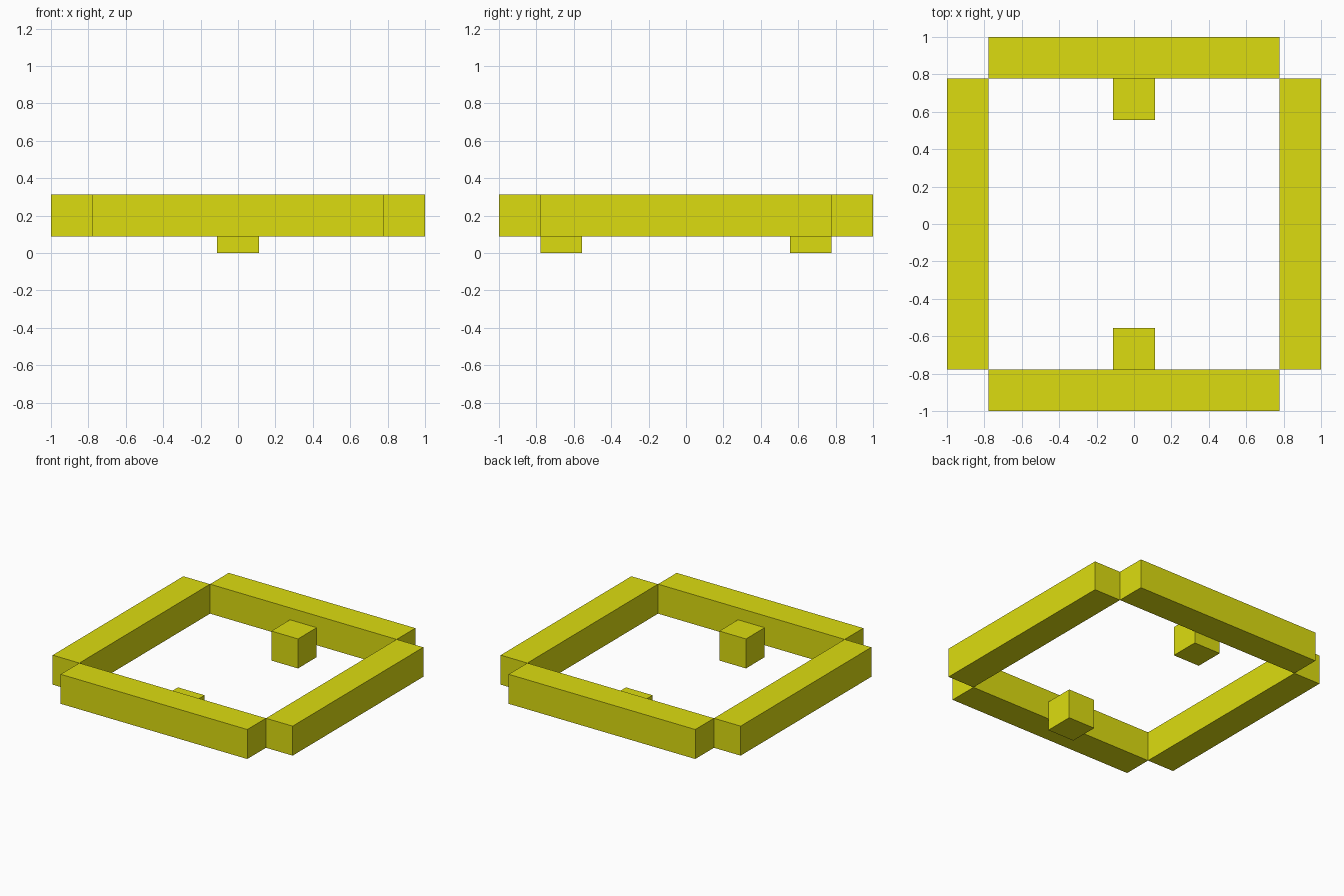
import bpy

if "Cube" in bpy.data.objects:
    bpy.data.objects.remove(bpy.data.objects["Cube"])

U = 2 / 9          # cross-section width of every bar
INNER = 1 - U      # inner edge of the frame
BASE = 0.09        # underside of the frame

yellow = bpy.data.materials.new("yellow")
yellow.diffuse_color = (0.72, 0.72, 0.005, 1)
yellow.use_nodes = True
yellow.node_tree.nodes["Principled BSDF"].inputs["Base Color"].default_value = yellow.diffuse_color


def box(name, centre, size):
    bpy.ops.mesh.primitive_cube_add(size=1, location=centre)
    obj = bpy.context.object
    obj.name = name
    obj.scale = size
    bpy.ops.object.transform_apply(location=False, rotation=False, scale=True)
    obj.data.materials.append(yellow)


mid = 1 - U / 2
for s, side, end in ((-1, "left", "front"), (1, "right", "back")):
    # Four frame bars meeting only at their corner edges
    box(f"{side}_bar", (s * mid, 0, BASE + U / 2), (U, 2 * INNER, U))
    box(f"{end}_bar", (0, s * mid, BASE + U / 2), (2 * INNER, U, U))
    # Small lower block against the inside of the front and back bars
    box(f"{end}_block", (0, s * (INNER - U / 2), U / 2), (U, U, U))
